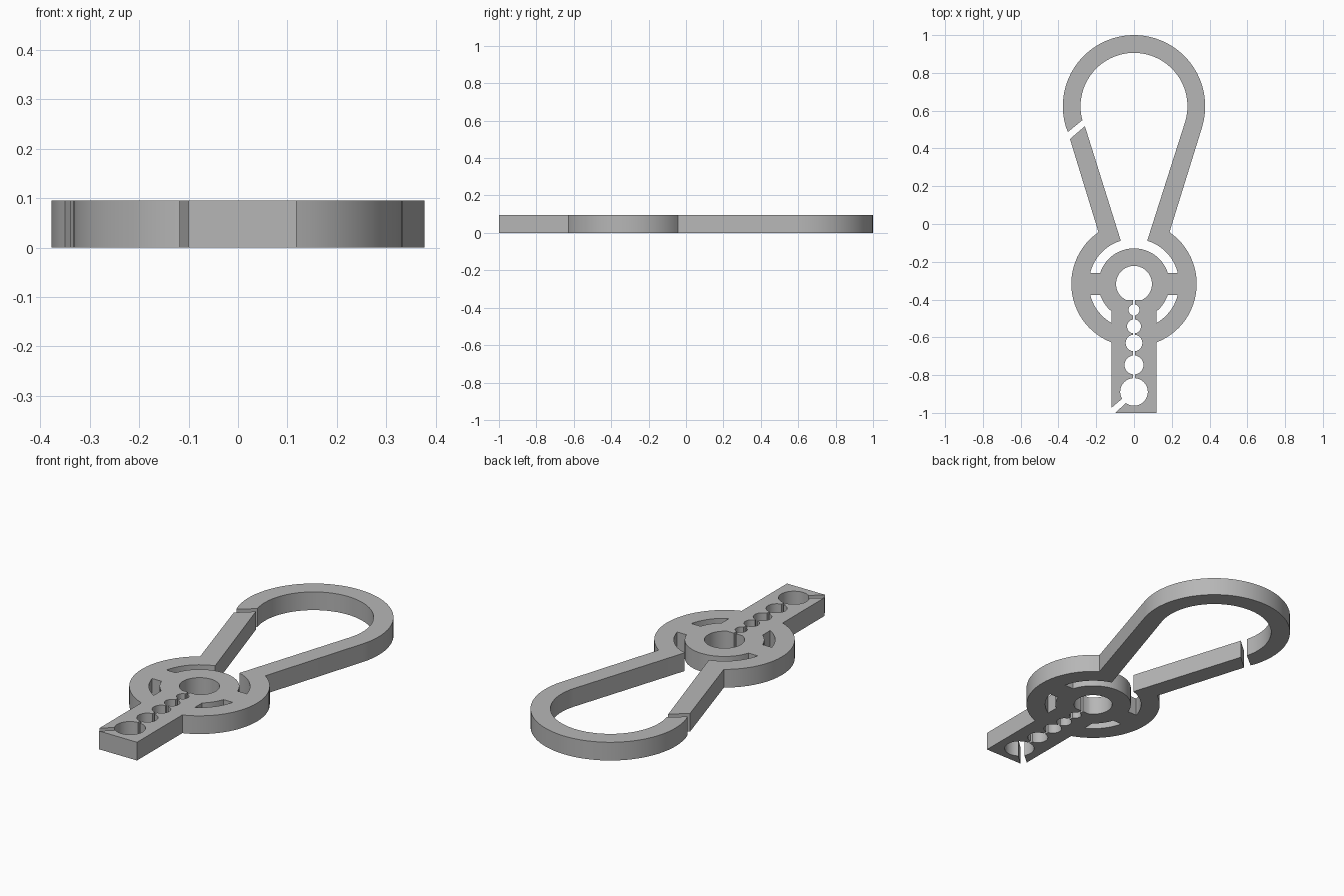
import bpy, bmesh, math

if "Cube" in bpy.data.objects:
    bpy.data.objects.remove(bpy.data.objects["Cube"])

THICK = 0.095
LOOP_Y, LOOP_OUT, LOOP_IN = 0.623, 0.377, 0.283      # big hook loop
HUB_Y, RING_OUT, RING_IN = -0.317, 0.332, 0.239      # ring around the hub
HUB_OUT, HUB_HOLE = 0.188, 0.095
SPOKE = 0.058                                        # half width of the side spokes
STEM, STEM_TOP = 0.118, -0.402                       # stem half width, top edge
SLIT = 0.006                                         # half width of the stem slit
HOLES = [(-0.455, 0.029), (-0.542, 0.037), (-0.63, 0.044), (-0.746, 0.05)]
END_Y, END_R = -0.889, 0.073                         # last and largest stem hole


def arc(cy, r, a0, a1):
    """Points on a circle centred on x = 0, from angle a0 to a1 in degrees."""
    n = max(4, math.ceil(abs(a1 - a0) / 5))
    return [(r * math.cos(math.radians(a0 + (a1 - a0) * i / n)),
             cy + r * math.sin(math.radians(a0 + (a1 - a0) * i / n))) for i in range(n + 1)]


def at_x(x, r):
    return math.degrees(math.acos(x / r))


def at_y(y, r):
    return math.degrees(math.asin(y / r))


stem_a, arm_a = at_x(STEM, RING_OUT), at_x(0.188, RING_OUT)
tip_a, spoke_a = at_x(0.07, RING_IN), at_y(SPOKE, RING_IN)
hub_a, top_a = at_y(SPOKE, HUB_OUT), at_y(STEM_TOP - HUB_Y, HUB_HOLE)
slit_a = 90 - at_y(SLIT, END_R)

# Stem bottom, right ring side, right arm and loop outside
outline = [(-0.1, -1), (STEM, -1)]
outline += arc(HUB_Y, RING_OUT, -stem_a, arm_a)
outline += arc(LOOP_Y, LOOP_OUT, -17, 197)
# Gap in the loop, loop inside, right arm inside
outline += [(-0.35, 0.487)]
outline += arc(LOOP_Y, LOOP_IN, 195, -17)
# Upper slots around the hub
outline += arc(HUB_Y, RING_IN, tip_a, spoke_a)
outline += arc(HUB_Y, HUB_OUT, hub_a, 180 - hub_a)
outline += arc(HUB_Y, RING_IN, 180 - spoke_a, 180 - tip_a)
# Left arm and left ring side
outline += [(-0.26, 0.518), (-0.339, 0.45)]
outline += arc(HUB_Y, RING_OUT, 180 - arm_a, 180 + stem_a)
# Diagonal gap, left halves of the stem holes, up the slit
outline += [(-STEM, -0.972)]
outline += arc(END_Y, END_R, 210, 180 - slit_a)
for y, r in reversed(HOLES):
    a = 90 - at_y(SLIT, r)
    outline += arc(y, r, 180 + a, 180 - a)
outline += [(-SLIT, STEM_TOP)]
# Hub hole
outline += arc(HUB_Y, HUB_HOLE, 180 - top_a, top_a)
# Right halves of the stem holes, back down the slit
outline += [(SLIT, STEM_TOP)]
for y, r in HOLES:
    a = 90 - at_y(SLIT, r)
    outline += arc(y, r, a, -a)
outline += arc(END_Y, END_R, slit_a, -126)

# Closed lower slots, mirrored
slot = arc(HUB_Y, RING_IN, -spoke_a, -at_x(STEM, RING_IN))
slot += arc(HUB_Y, HUB_OUT, -at_x(STEM, HUB_OUT), -hub_a)
loops = [outline, slot, [(-x, y) for x, y in slot]]

# Filled and extruded flat profile
curve = bpy.data.curves.new("clip_profile", 'CURVE')
curve.dimensions = '2D'
curve.fill_mode = 'BOTH'
curve.extrude = THICK / 2
for pts in loops:
    spline = curve.splines.new('POLY')
    spline.points.add(len(pts) - 1)
    for p, (x, y) in zip(spline.points, pts):
        p.co = (x, y, 0, 1)
    spline.use_cyclic_u = True
clip = bpy.data.objects.new("clip_body", curve)
bpy.context.collection.objects.link(clip)
bpy.context.view_layer.objects.active = clip
clip.select_set(True)
bpy.ops.object.convert(target='MESH')
clip = bpy.context.view_layer.objects.active

# Weld caps to walls and stand the part on the floor
bm = bmesh.new()
bm.from_mesh(clip.data)
bmesh.ops.remove_doubles(bm, verts=bm.verts, dist=0.0003)
bmesh.ops.recalc_face_normals(bm, faces=bm.faces)
bmesh.ops.translate(bm, verts=bm.verts, vec=(0, 0, THICK / 2))
bm.to_mesh(clip.data)
bm.free()

grey = bpy.data.materials.new("plain_grey")
grey.diffuse_color = (0.47, 0.47, 0.47, 1)
grey.use_nodes = True
grey.node_tree.nodes["Principled BSDF"].inputs["Base Color"].default_value = grey.diffuse_color
clip.data.materials.clear()
clip.data.materials.append(grey)
bpy.ops.object.shade_smooth_by_angle(angle=math.radians(30))
